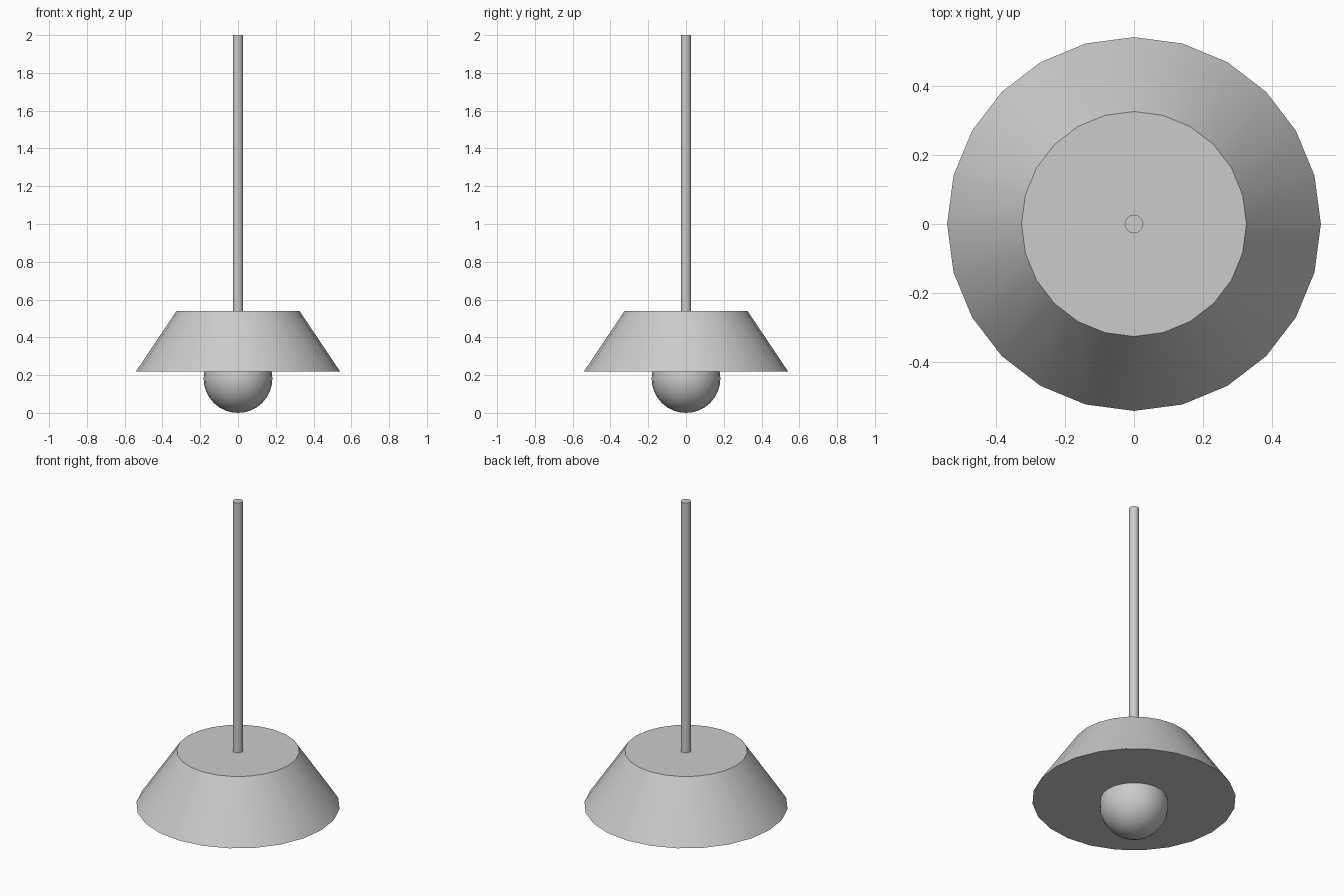
import bpy
import math

if "Cube" in bpy.data.objects:
    bpy.data.objects.remove(bpy.data.objects["Cube"])


def cone(name, r_bottom, r_top, z0, z1, sides):
    bpy.ops.mesh.primitive_cone_add(vertices=sides, radius1=r_bottom, radius2=r_top,
                                    depth=z1 - z0, location=(0, 0, (z0 + z1) / 2))
    finish(name)


def finish(name):
    bpy.context.object.name = name
    bpy.ops.object.shade_smooth_by_angle(angle=math.radians(35))


# Closed, flared shade
cone("lamp_shade", 0.54, 0.325, 0.22, 0.54, 24)

# Hanging rod, seated slightly into the shade
cone("hanging_rod", 0.027, 0.027, 0.53, 2.0, 12)

# Round bulb, half sunk into the shade
bpy.ops.mesh.primitive_uv_sphere_add(segments=24, ring_count=16, radius=0.182,
                                     location=(0, 0, 0.182))
finish("bulb")
